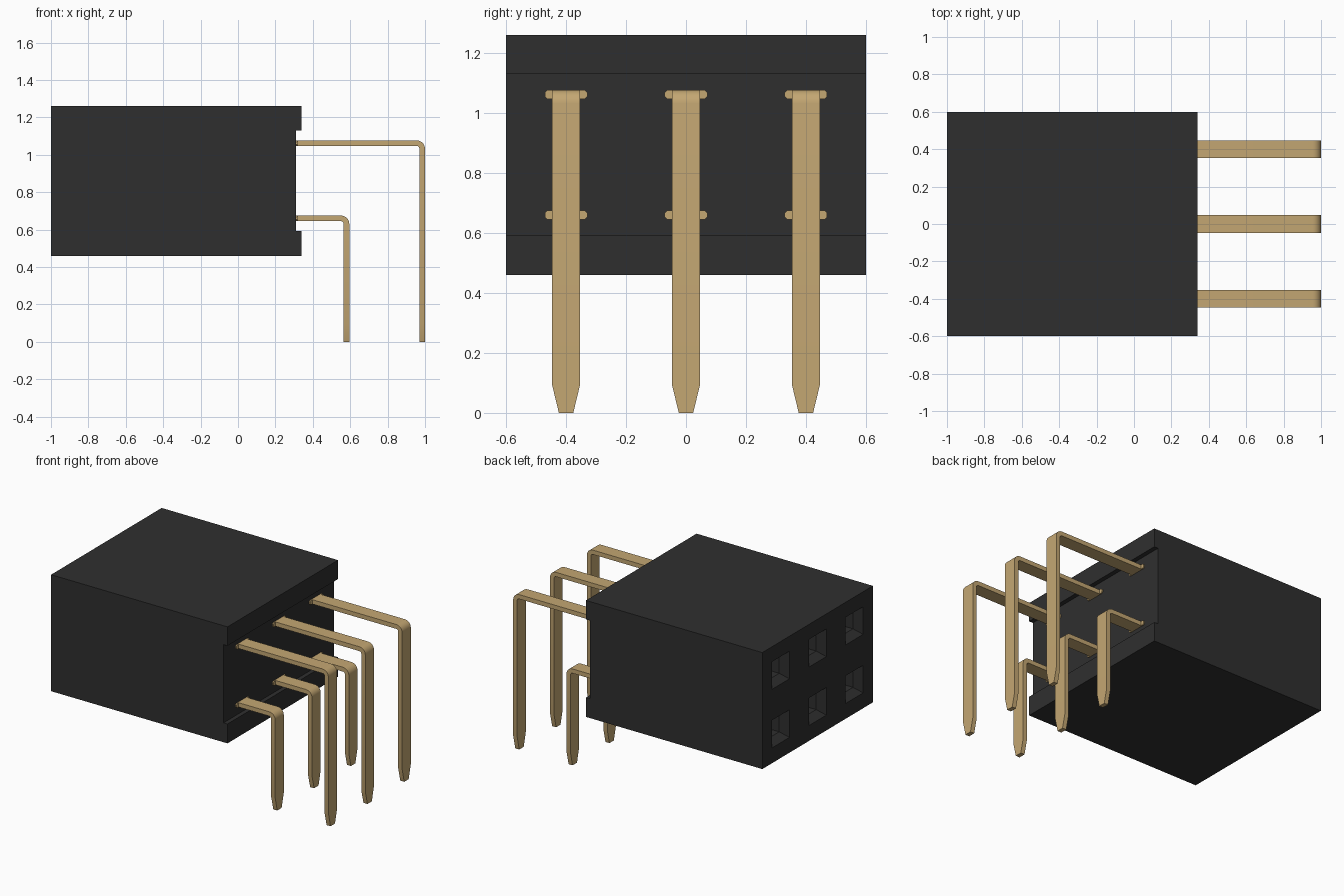
import bpy, bmesh, math

cube = bpy.data.objects.get("Cube")
if cube:
    bpy.data.objects.remove(cube, do_unlink=True)


def material(name, rgb):
    mat = bpy.data.materials.new(name)
    mat.use_nodes = True
    mat.diffuse_color = (*rgb, 1)
    mat.node_tree.nodes["Principled BSDF"].inputs["Base Color"].default_value = (*rgb, 1)
    return mat


black = material("black plastic", (0.028, 0.028, 0.028))
gold = material("gold metal", (0.55, 0.385, 0.17))


def loft(bm, rings):
    """Skin closed rings of points in order and cap both ends."""
    loops = [[bm.verts.new(p) for p in ring] for ring in rings]
    n = len(loops[0])
    for a, b in zip(loops, loops[1:]):
        for i in range(n):
            bm.faces.new((a[i], a[(i + 1) % n], b[(i + 1) % n], b[i]))
    bm.faces.new(loops[0][::-1])
    bm.faces.new(loops[-1])


def finish(bm, name, mat):
    bmesh.ops.recalc_face_normals(bm, faces=bm.faces)
    mesh = bpy.data.meshes.new(name)
    bm.to_mesh(mesh)
    bm.free()
    mesh.materials.append(mat)
    obj = bpy.data.objects.new(name, mesh)
    bpy.context.collection.objects.link(obj)
    return obj


ROWS_Y = (-0.4, 0, 0.4)
UPPER, LOWER = 1.062, 0.66

# Housing: side profile with a recessed rear channel
profile = [(-1, 0.46), (0.34, 0.46), (0.34, 0.593), (0.31, 0.593),
           (0.31, 1.13), (0.34, 1.13), (0.34, 1.26), (-1, 1.26)]
bm = bmesh.new()
loft(bm, [[(x, y, z) for x, z in profile] for y in (-0.6, 0.6)])
housing = finish(bm, "housing", black)

# Sockets: funnel mouths leading into narrow square shafts
bm = bmesh.new()
for y in ROWS_Y:
    for z in (UPPER, LOWER):
        loft(bm, [[(x, y + a * h, z + b * h) for a, b in ((-1, -1), (1, -1), (1, 1), (-1, 1))]
                  for x, h in ((-1.05, 0.095), (-1, 0.095), (-0.95, 0.055), (-0.6, 0.055))])
cutter = finish(bm, "socket_cutter", black)
cutter.hide_render = True
cut = housing.modifiers.new("sockets", "BOOLEAN")
cut.operation = "DIFFERENCE"
cut.solver = "EXACT"
cut.object = cutter
bpy.context.view_layer.objects.active = housing
bpy.ops.object.modifier_apply(modifier=cut.name)
bpy.data.objects.remove(cutter, do_unlink=True)


# Pins: flat strip, rounded bend, tapered tip
def pin(name, y, z, reach):
    t, w, radius = 0.015, 0.047, 0.03
    bm = bmesh.new()
    cx, cz = reach - t - radius, z - radius
    stations = [(0.30, z, 0, w)]
    for i in range(9):
        a = math.pi / 2 * i / 8
        stations.append((cx + radius * math.sin(a), cz + radius * math.cos(a), a, w))
    stations += [(reach - t, 0.095, math.pi / 2, w), (reach - t, 0, math.pi / 2, 0.024)]
    loft(bm, [[(x + s * t * math.sin(a), y + side * half, h + s * t * math.cos(a))
               for s, side in ((-1, -1), (1, -1), (1, 1), (-1, 1))]
              for x, h, a, half in stations])
    # Shoulder with clipped corners where the strip enters the housing
    outline = [(-0.071, -0.007), (-0.062, -0.015), (0.062, -0.015), (0.071, -0.007),
               (0.071, 0.007), (0.062, 0.015), (-0.062, 0.015), (-0.071, 0.007)]
    loft(bm, [[(x, y + dy, z + dz) for dy, dz in outline] for x in (0.30, 0.318)])
    obj = finish(bm, name, gold)
    bpy.ops.object.select_all(action="DESELECT")
    obj.select_set(True)
    bpy.context.view_layer.objects.active = obj
    bpy.ops.object.shade_smooth_by_angle(angle=math.radians(25))


for y, place in zip(ROWS_Y, ("front", "middle", "back")):
    pin("upper_pin_" + place, y, UPPER, 1.0)
    pin("lower_pin_" + place, y, LOWER, 0.595)
